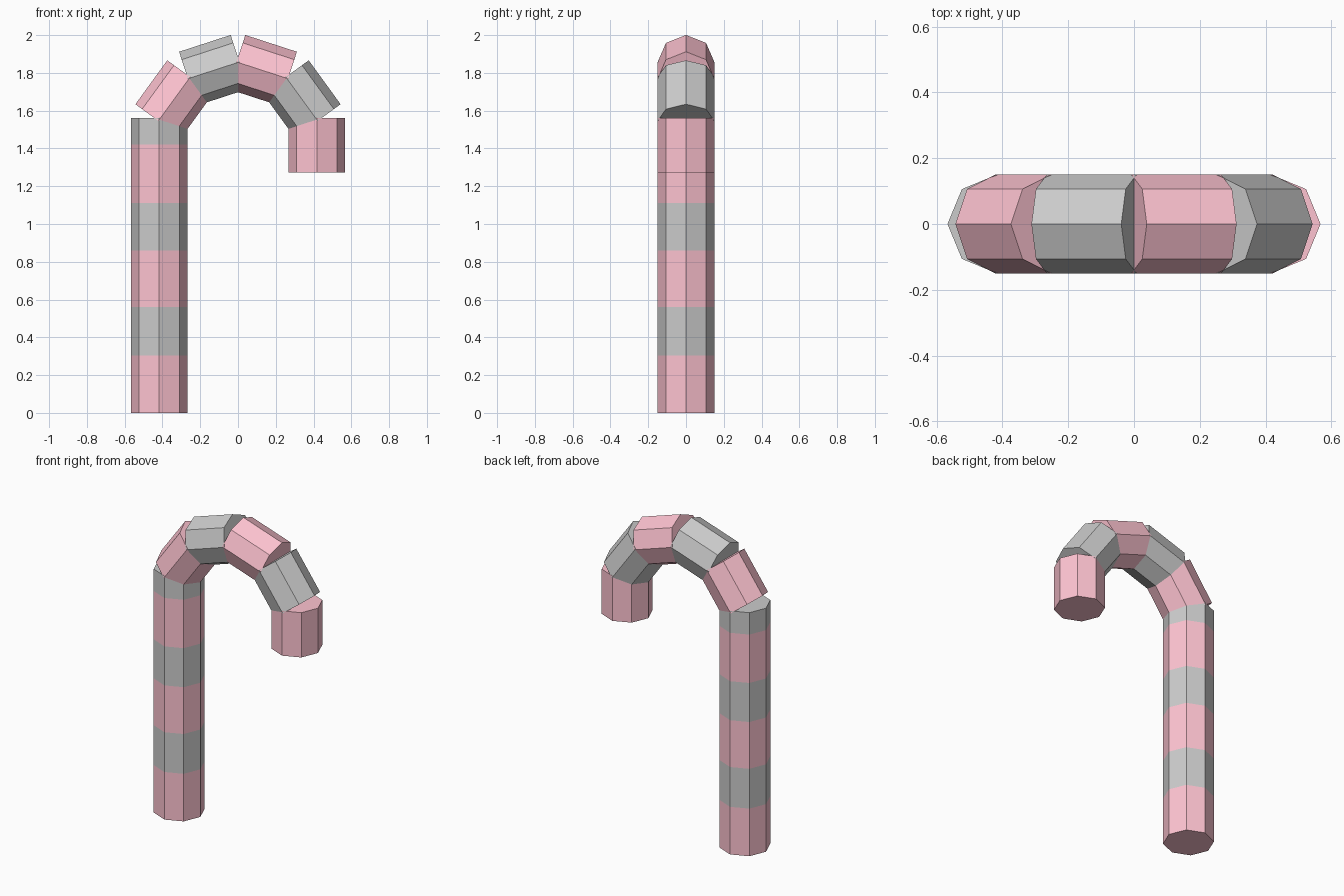
import bpy
from math import radians, sin, cos

if "Cube" in bpy.data.objects:
    bpy.data.objects.remove(bpy.data.objects["Cube"])

RADIUS = 0.15        # rod radius (8-sided, corner pointing along x)
BEND = 0.417         # radius of the hook centre line
BEND_Z = 1.417       # height of the hook centre
SEG = 0.287          # length of one hook segment

pink = bpy.data.materials.new("pink_stripe")
pink.diffuse_color = (1.0, 0.55, 0.64, 1.0)
pink.use_nodes = True
pink.node_tree.nodes["Principled BSDF"].inputs["Base Color"].default_value = pink.diffuse_color


def segment(name, location, length, tilt=0.0, coloured=False):
    """One octagonal piece of the cane, tilted about the y axis."""
    bpy.ops.mesh.primitive_cylinder_add(
        vertices=8, radius=RADIUS, depth=length,
        location=location, rotation=(0, tilt, 0))
    obj = bpy.context.object
    obj.name = name
    # put corners on the local x and y axes
    for v in obj.data.vertices:
        a = round(v.co.x / RADIUS, 4), round(v.co.y / RADIUS, 4)
        v.co.x, v.co.y = a[0] * RADIUS, a[1] * RADIUS
    if coloured:
        obj.data.materials.append(pink)
    return obj


# Straight shaft: alternating stripes, pink at the bottom
levels = [0, 0.305, 0.56, 0.86, 1.11, 1.42, BEND_Z + SEG / 2]
for i, (low, high) in enumerate(zip(levels, levels[1:])):
    segment(f"shaft_stripe_{i + 1}", (-BEND, 0, (low + high) / 2),
            high - low, coloured=i % 2 == 0)

# Hook: five straight pieces stepped round a half circle, last one hangs down
for i in range(1, 6):
    tilt = radians(36 * i)
    segment(f"hook_stripe_{i}",
            (-BEND * cos(tilt), 0, BEND_Z + BEND * sin(tilt)),
            SEG, tilt, coloured=i % 2 == 1)
